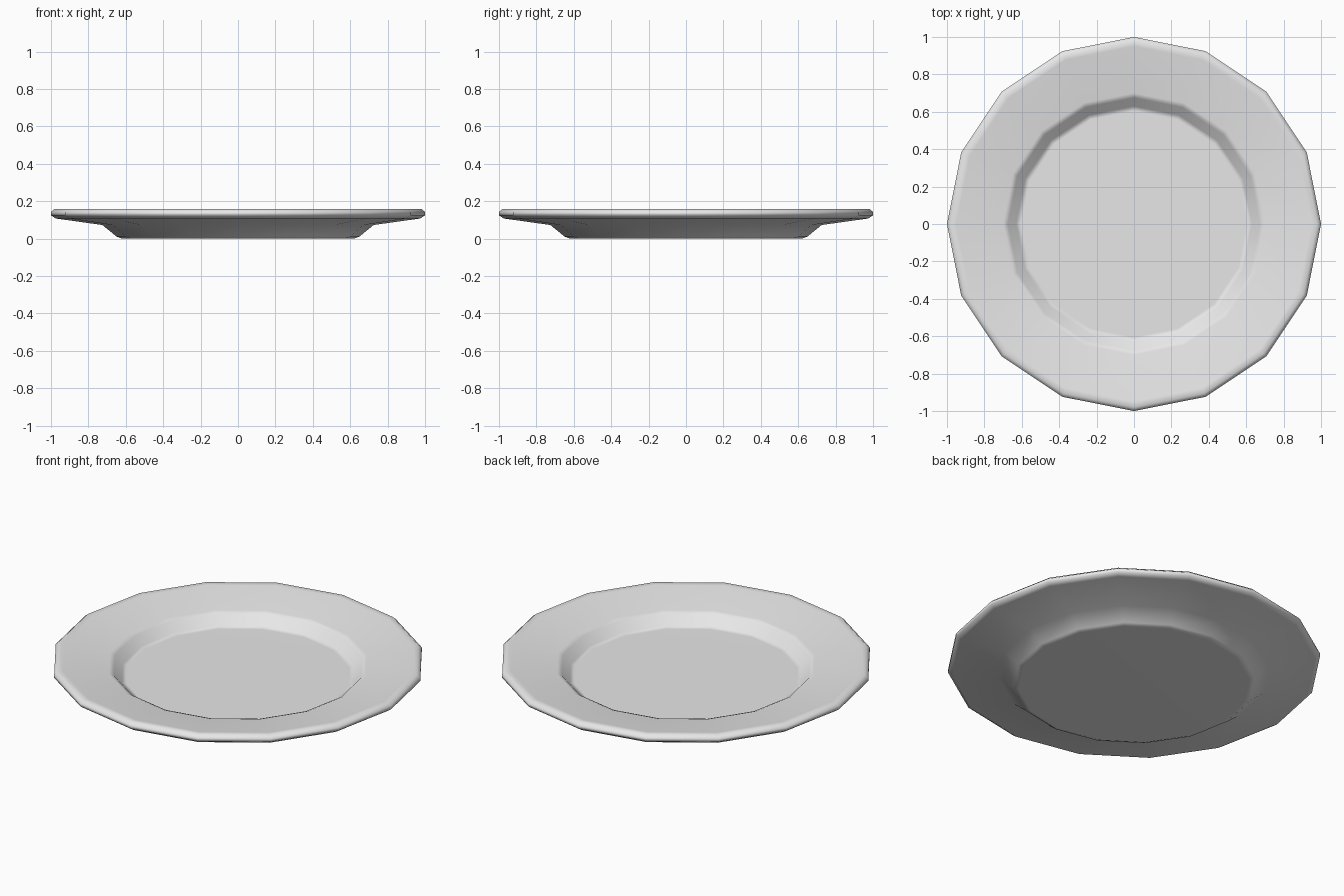
import bpy
import bmesh
import math
from mathutils import Vector

SIDES = 16

cube = bpy.data.objects.get("Cube")
if cube:
    bpy.data.objects.remove(cube, do_unlink=True)

# Glazed ceramic colour
ceramic = bpy.data.materials.new("pale_ceramic")
ceramic.use_nodes = True
color = (0.8, 0.8, 0.8, 1)
ceramic.diffuse_color = color
ceramic.node_tree.nodes["Principled BSDF"].inputs["Base Color"].default_value = color

# Cross-section (radius, height) from the foot, round the lip, to the well
profile = [
    (0.62, 0.0), (0.65, 0.012), (0.725, 0.073),   # foot and outer wall
    (0.975, 0.108), (1.0, 0.125), (1.0, 0.143),   # underside and lip
    (0.98, 0.16), (0.95, 0.157),                  # top of lip
    (0.70, 0.122), (0.675, 0.112),                # broad rim
    (0.63, 0.064), (0.605, 0.055),                # well wall
]

# Turn the cross-section around the vertical axis
bm = bmesh.new()
verts = [bm.verts.new((r, 0, z)) for r, z in profile]
edges = [bm.edges.new(pair) for pair in zip(verts, verts[1:])]
bmesh.ops.spin(bm, geom=verts + edges, cent=Vector((0, 0, 0)), axis=Vector((0, 0, 1)),
               angle=math.tau, steps=SIDES, use_merge=True)
bmesh.ops.remove_doubles(bm, verts=bm.verts[:], dist=0.0005)

# Close the flat base and the flat floor of the well
bmesh.ops.holes_fill(bm, edges=[e for e in bm.edges if e.is_boundary], sides=SIDES)
bmesh.ops.recalc_face_normals(bm, faces=bm.faces[:])
for face in bm.faces:
    face.smooth = True

mesh = bpy.data.meshes.new("plate")
bm.to_mesh(mesh)
bm.free()
mesh.materials.append(ceramic)
plate = bpy.data.objects.new("plate", mesh)
bpy.context.collection.objects.link(plate)

# Keep the broad faces flat and let the narrow bands carry the rounding
weighted = plate.modifiers.new("rounded_edges", 'WEIGHTED_NORMAL')
weighted.mode = 'FACE_AREA'
weighted.weight = 50
